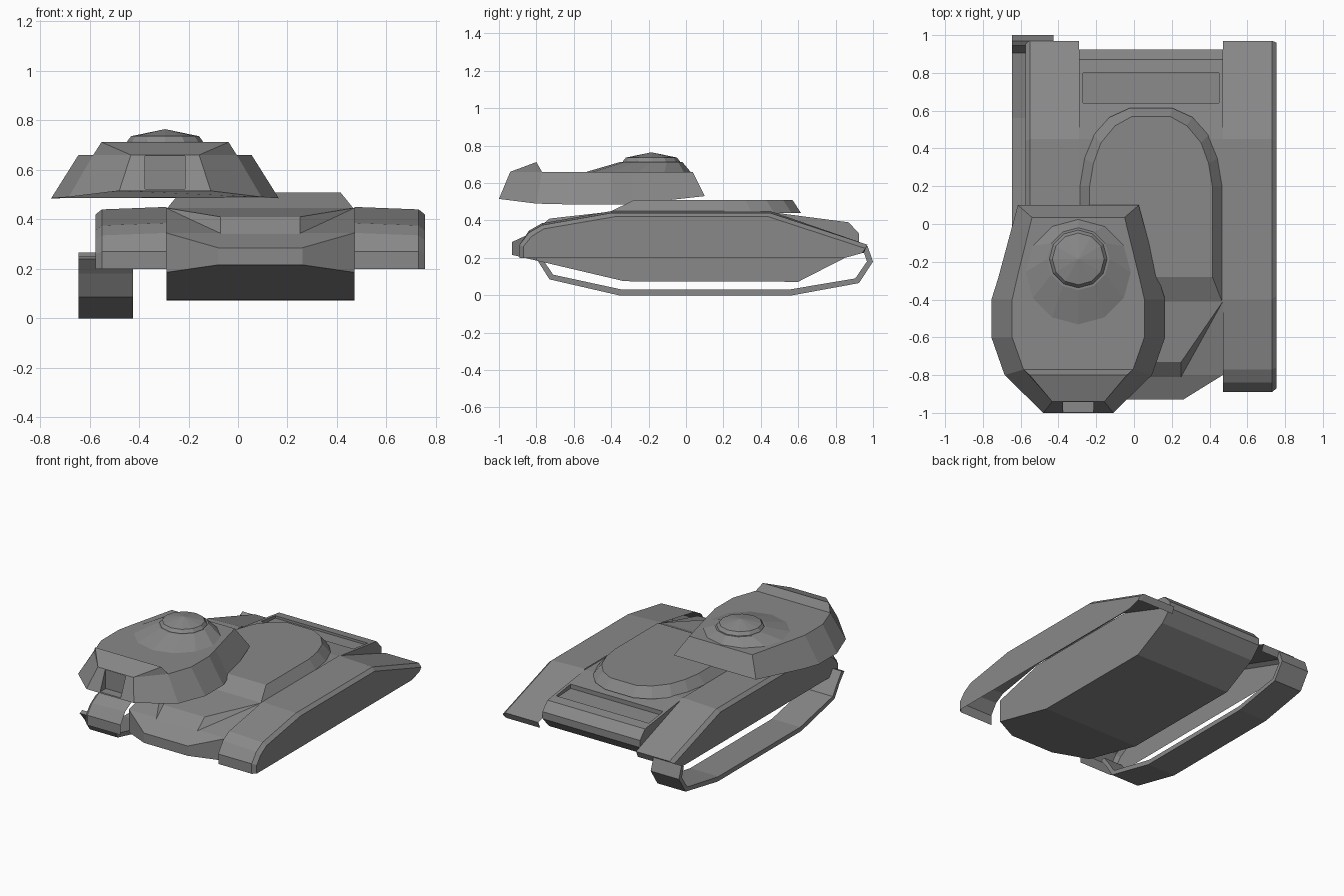
import bpy, bmesh, math
from mathutils import Vector

cube = bpy.data.objects.get("Cube")
if cube:
    bpy.data.objects.remove(cube, do_unlink=True)

grey = bpy.data.materials.new("plain_grey")
grey.use_nodes = True
GREY = (0.25, 0.25, 0.25, 1)
grey.diffuse_color = GREY
grey.node_tree.nodes["Principled BSDF"].inputs["Base Color"].default_value = GREY

HULL_X = 0.09      # hull centre line
HALF = 0.38        # hull half width
TURRET_X = -0.295  # turret centre line


def finish(name, bm, normals=True):
    if normals:
        bmesh.ops.recalc_face_normals(bm, faces=bm.faces[:])
    mesh = bpy.data.meshes.new(name)
    bm.to_mesh(mesh)
    bm.free()
    mesh.materials.append(grey)
    obj = bpy.data.objects.new(name, mesh)
    bpy.context.collection.objects.link(obj)
    return obj


def loft(bm, rings, closed=True, caps=True):
    """Skin matching rings of points."""
    rows = [[bm.verts.new(p) for p in ring] for ring in rings]
    n = len(rows[0])
    for a, b in zip(rows, rows[1:]):
        for i in range(n if closed else n - 1):
            j = (i + 1) % n
            bm.faces.new((a[i], a[j], b[j], b[i]))
    if caps:
        bm.faces.new(rows[0])
        bm.faces.new(rows[-1])
    return rows


def extrude_x(name, profile, x0, x1):
    bm = bmesh.new()
    loft(bm, [[(x, y, z) for y, z in profile] for x in (x0, x1)])
    return finish(name, bm)


def cut(target, name, profile, x0, x1):
    cutter = extrude_x(name, profile, x0, x1)
    cutter.hide_render = True
    cutter.hide_viewport = True
    cutter.display_type = 'WIRE'
    mod = target.modifiers.new("cut", 'BOOLEAN')
    mod.operation = 'DIFFERENCE'
    mod.solver = 'EXACT'
    mod.object = cutter
    bpy.context.view_layer.objects.active = target
    bpy.ops.object.modifier_apply(modifier=mod.name)
    bpy.data.objects.remove(cutter, do_unlink=True)


def mirrored(half, cx):
    """Full outline from its right half, listed rear to front."""
    right = [(cx + x, y, z) for x, y, z in half]
    left = [(cx - x, y, z) for x, y, z in reversed(half)]
    return right + left


def circle(cx, cy, r, z, n=12):
    return [(cx + r * math.cos(math.tau * i / n),
             cy + r * math.sin(math.tau * i / n), z) for i in range(n)]


# Hull: side profile extruded, front corners cut off
hull_profile = [(-0.93, 0.216), (-0.93, 0.285), (-0.80, 0.345), (-0.41, 0.445),
                (0.45, 0.445), (0.87, 0.39), (0.925, 0.33), (0.925, 0.28),
                (0.85, 0.20), (0.60, 0.072), (-0.33, 0.075)]
bm = bmesh.new()
loft(bm, [[(HULL_X + s * HALF, y, z) for y, z in hull_profile] for s in (-1, 1)])
for s in (-1, 1):
    bmesh.ops.bisect_plane(bm, geom=bm.verts[:] + bm.edges[:] + bm.faces[:],
                           plane_co=(HULL_X + s * HALF, -0.80, 0),
                           plane_no=Vector((s * 0.13, -0.21, 0)).normalized(),
                           clear_outer=True)
    bmesh.ops.holes_fill(bm, edges=[e for e in bm.edges if e.is_boundary])
hull = finish("hull", bm)

# Recessed engine panel on the rear deck
cut(hull, "panel_cutter", [(0.64, 0.5), (0.64, 0.39), (0.80, 0.383), (0.80, 0.5)],
    HULL_X - 0.36, HULL_X + 0.36)

# Raised centre of the sloping front plate
bm = bmesh.new()
for s in (-1, 1):
    for x, y, z in ((0.16, -0.81, 0.341), (0.16, -0.73, 0.41),
                    (HALF, -0.41, 0.446), (0.16, -0.73, 0.35)):
        bm.verts.new((HULL_X + s * x, y, z))
bmesh.ops.convex_hull(bm, input=bm.verts[:])
finish("front_plate", bm)

# Raised deck with a rounded rear end
deck_base = [(0.11, 0.615), (0.22, 0.565), (0.305, 0.47), (0.355, 0.35),
             (0.38, 0.2), (0.38, -0.42)]
deck_top = [(0.10, 0.57), (0.19, 0.52), (0.265, 0.43), (0.305, 0.32),
            (0.325, 0.2), (0.325, -0.28)]
bm = bmesh.new()
loft(bm, [mirrored([(x, y, z) for x, y in pts], HULL_X)
          for pts, z in ((deck_base, 0.44), (deck_top, 0.508))])
finish("raised_deck", bm)

# Track guards: open shells with a sloped top, a bevel and an outer skirt
guard_top = [(-0.89, 0.20), (-0.89, 0.27), (-0.84, 0.335), (-0.77, 0.375),
             (-0.40, 0.44), (0.45, 0.44), (0.97, 0.27), (0.95, 0.225)]
guard_edge = [(-0.87, 0.20), (-0.87, 0.26), (-0.825, 0.315), (-0.76, 0.355),
              (-0.38, 0.42), (0.44, 0.42), (0.96, 0.25), (0.94, 0.225)]
for side, s in (("left", 1), ("right", -1)):
    bm = bmesh.new()
    inner = [(HULL_X + s * HALF, y, z + (0.01 if z > 0.3 else 0)) for y, z in guard_top]
    shoulder = [(HULL_X + s * 0.64, y, z) for y, z in guard_top]
    outer = [(HULL_X + s * 0.665, y, z) for y, z in guard_edge]
    rows = loft(bm, [inner, shoulder, outer], closed=False, caps=False)
    bm.faces.new(rows[-1] + [bm.verts.new((HULL_X + s * 0.665, 0.85, 0.20))])
    bmesh.ops.recalc_face_normals(bm, faces=bm.faces[:])
    bm.faces.ensure_lookup_table()
    bm.normal_update()
    if sum(f.normal.z * f.calc_area() for f in bm.faces) < 0:
        bmesh.ops.reverse_faces(bm, faces=bm.faces[:])
    finish(side + "_track_guard", bm, normals=False)

# Single track run under the right guard
track_out = [(-0.84, 0.24), (-0.79, 0.18), (-0.73, 0.085), (-0.36, 0.0),
             (0.57, 0.0), (0.925, 0.065), (1.0, 0.18), (0.97, 0.265)]
track_in = [(-0.81, 0.25), (-0.765, 0.19), (-0.71, 0.11), (-0.35, 0.032),
            (0.56, 0.032), (0.905, 0.09), (0.967, 0.18), (0.945, 0.25)]
bm = bmesh.new()
loft(bm, [[(x, *a), (x, *b), (w, *b), (w, *a)]
          for a, b in zip(track_out, track_in) for x, w in [(-0.645, -0.425)]])
finish("right_track", bm)

# Turret: faceted body, lower outline to upper outline
turret_base = [(0.32, 0.10, 0.53), (0.425, -0.29, 0.487), (0.46, -0.40, 0.485),
               (0.46, -0.60, 0.485), (0.39, -0.80, 0.49), (0.185, -1.0, 0.515)]
turret_top = [(0.245, 0.035, 0.66), (0.325, -0.29, 0.66), (0.35, -0.40, 0.66),
              (0.35, -0.60, 0.66), (0.29, -0.77, 0.66), (0.138, -0.94, 0.66)]
bm = bmesh.new()
loft(bm, [mirrored(pts, TURRET_X) for pts in (turret_base, turret_top)])
turret = finish("turret", bm)

# Raised ridge across the turret front
bm = bmesh.new()
for s in (-1, 1):
    for x, y, z in ((0.29, -0.77, 0.66), (0.257, -0.80, 0.712), (0.138, -0.94, 0.66)):
        bm.verts.new((TURRET_X + s * x, y, z))
bmesh.ops.convex_hull(bm, input=bm.verts[:])
finish("turret_ridge", bm)

# Gun opening in the turret front
cut(turret, "gun_cutter", [(-1.1, 0.522), (-1.1, 0.656), (-0.935, 0.656), (-0.935, 0.522)],
    TURRET_X - 0.08, TURRET_X + 0.08)

# Turret roof dome and hatch
bm = bmesh.new()
loft(bm, [circle(TURRET_X, -0.255, 0.28, 0.659), circle(TURRET_X, -0.185, 0.165, 0.713)])
finish("roof_dome", bm)

bm = bmesh.new()
loft(bm, [circle(TURRET_X, -0.185, 0.155, 0.705), circle(TURRET_X, -0.185, 0.152, 0.717),
          circle(TURRET_X, -0.185, 0.137, 0.736), circle(TURRET_X, -0.185, 0.002, 0.764)])
finish("roof_hatch", bm)
